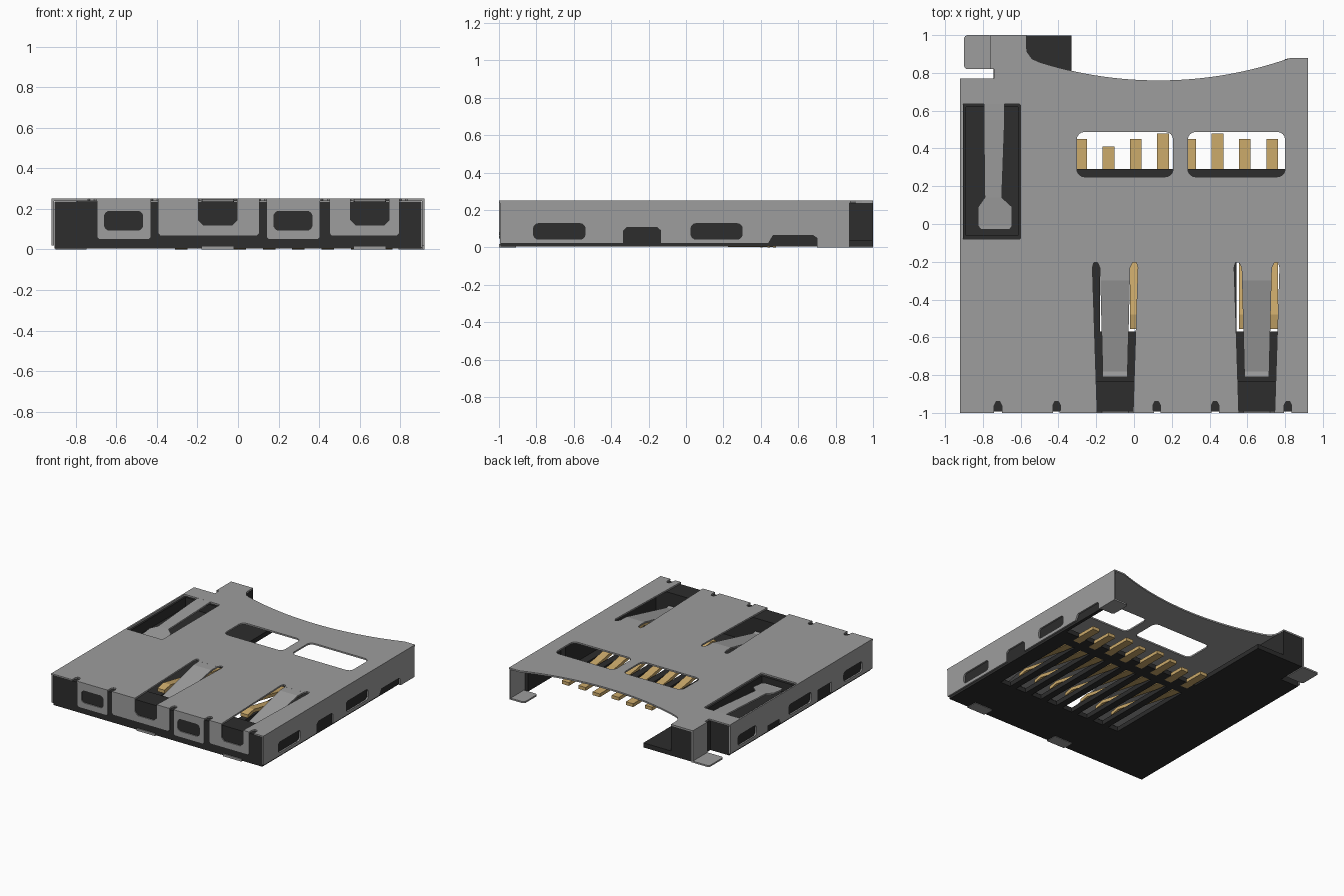
import bpy, bmesh, math

if "Cube" in bpy.data.objects:
    bpy.data.objects.remove(bpy.data.objects["Cube"])


def material(name, rgb):
    m = bpy.data.materials.new(name)
    m.diffuse_color = (*rgb, 1)
    m.use_nodes = True
    m.node_tree.nodes["Principled BSDF"].inputs["Base Color"].default_value = m.diffuse_color
    return m


METAL = material("shell_grey", (0.34, 0.34, 0.34))
BLACK = material("housing_black", (0.026, 0.026, 0.026))
GOLD = material("contact_gold", (0.60, 0.40, 0.145))


def finish(name, bm, mat):
    bmesh.ops.remove_doubles(bm, verts=bm.verts, dist=1e-5)
    bmesh.ops.recalc_face_normals(bm, faces=bm.faces)
    me = bpy.data.meshes.new(name)
    bm.to_mesh(me)
    bm.free()
    me.materials.clear()
    me.materials.append(mat)
    ob = bpy.data.objects.new(name, me)
    bpy.context.collection.objects.link(ob)
    return ob


def plate(name, loops, lo, hi, mat, axis="z"):
    """Extrude an outline with holes along an axis from lo to hi."""
    cu = bpy.data.curves.new(name, "CURVE")
    cu.dimensions = "2D"
    cu.fill_mode = "BOTH"
    cu.extrude = (hi - lo) / 2
    for pts in loops:
        s = cu.splines.new("POLY")
        s.points.add(len(pts) - 1)
        for p, (u, v) in zip(s.points, pts):
            p.co = (u, v, 0, 1)
        s.use_cyclic_u = True
    ob = bpy.data.objects.new(name + "_outline", cu)
    bpy.context.collection.objects.link(ob)
    dg = bpy.context.evaluated_depsgraph_get()
    tmp = bpy.data.meshes.new_from_object(ob.evaluated_get(dg))
    bm = bmesh.new()
    bm.from_mesh(tmp)
    bpy.data.objects.remove(ob)
    bpy.data.curves.remove(cu)
    bpy.data.meshes.remove(tmp)
    mid = (lo + hi) / 2
    for v in bm.verts:
        a, b, c = v.co
        c += mid
        v.co = {"z": (a, b, c), "y": (a, c, b), "x": (c, a, b)}[axis]
    for f in bm.faces:
        f.material_index = 0
        f.smooth = False
    return finish(name, bm, mat)


def rect(x0, y0, x1, y1, r=0.0):
    if not r:
        return [(x0, y0), (x1, y0), (x1, y1), (x0, y1)]
    pts = []
    for k, (cx, cy) in enumerate([(x1 - r, y1 - r), (x0 + r, y1 - r), (x0 + r, y0 + r), (x1 - r, y0 + r)]):
        for i in range(5):
            a = math.radians(90 * k + 22.5 * i)
            pts.append((cx + r * math.cos(a), cy + r * math.sin(a)))
    return pts


def strip(name, stations, t, mat):
    """Bent sheet running along y; stations are (x, y, z, half width)."""
    bm = bmesh.new()
    rings = []
    for x, y, z, w in stations:
        rings.append([bm.verts.new((x + sx * w, y, z + sz * t / 2))
                      for sx, sz in ((-1, -1), (1, -1), (1, 1), (-1, 1))])
    for a, b in zip(rings, rings[1:]):
        for i in range(4):
            j = (i + 1) % 4
            bm.faces.new((a[i], a[j], b[j], b[i]))
    bm.faces.new(rings[0])
    bm.faces.new(rings[-1])
    return finish(name, bm, mat)


T = 0.012                      # sheet thickness
TONGUES = (-0.10, 0.65)        # centres of the two card springs
PINS = [-0.28 + 0.1445 * i for i in range(8)]


# Shell top: front edge with relief notches and spring cutouts
def relief(x):
    return [(x - 0.02, -1), (x - 0.02, -0.96), (x - 0.01, -0.94),
            (x + 0.01, -0.94), (x + 0.02, -0.96), (x + 0.02, -1)]


def spring_cut(x):
    half = [(0.095, -1), (0.12, -0.23), (0.113, -0.205), (0.093, -0.205), (0.081, -0.23)]
    return [(x - u, v) for u, v in half] + [(x + u, v) for u, v in reversed(half)]


outline = [(-0.92, -1)]
outline += relief(-0.72) + relief(-0.41) + spring_cut(-0.10) + relief(0.12)
outline += relief(0.43) + spring_cut(0.65) + relief(0.815)
outline += [(0.92, -1), (0.92, 0.88)]
R = 2.1                        # card entry arc
for i in range(25):
    x = 0.83 - 1.33 * i / 24
    outline.append((x, 0.76 + R - math.sqrt(R * R - (x - 0.13) ** 2)))
outline += [(-0.54, 0.875), (-0.565, 0.91), (-0.57, 0.94), (-0.57, 1), (-0.76, 1),
            (-0.76, 0.82), (-0.74, 0.82), (-0.74, 0.77), (-0.92, 0.77)]
plate("shell_top", [outline, rect(-0.303, 0.25, 0.207, 0.487, 0.04),
                    rect(0.285, 0.25, 0.80, 0.487, 0.04),
                    rect(-0.91, -0.08, -0.60, 0.635, 0.01)], 0.25 - T, 0.25, METAL)

# Shell side walls with latch windows
right = [(-0.995, 0.02), (-0.335, 0.02), (-0.335, 0.09), (-0.315, 0.107), (-0.155, 0.107),
         (-0.135, 0.09), (-0.135, 0.02), (0.44, 0.02), (0.465, 0.063), (0.68, 0.063),
         (0.70, 0.05), (0.70, 0), (0.875, 0), (0.875, 0.25), (-0.995, 0.25)]
plate("shell_right_wall", [right, rect(-0.815, 0.045, -0.54, 0.127, 0.025),
                           rect(0.027, 0.045, 0.30, 0.127, 0.025)], 0.92 - T, 0.92, METAL, "x")
left = [(-0.995, 0.02), (-0.49, 0.02), (-0.49, 0.107), (-0.32, 0.107), (-0.32, 0.02),
        (0.14, 0.02), (0.16, 0.063), (0.30, 0.063), (0.30, 0.02),
        (0.765, 0.02), (0.765, 0.25), (-0.995, 0.25)]
plate("shell_left_wall", [left, rect(-0.87, 0.045, -0.64, 0.127, 0.025),
                          rect(-0.24, 0.045, 0.04, 0.127, 0.025),
                          rect(0.44, 0.045, 0.67, 0.127, 0.025)], -0.92, -0.92 + T, METAL, "x")

# Shell front flaps: two with windows, two notched below the springs
for n, (a, b) in enumerate([(-0.695, -0.43), (0.14, 0.405)]):
    plate(f"front_window_flap_{n}", [[(a, 0.25), (a, 0.06), (a + 0.012, 0.048), (b - 0.012, 0.048), (b, 0.06), (b, 0.25)],
          rect(a + 0.037, 0.095, b - 0.04, 0.188, 0.025)], -1, -1 + T, METAL, "y")
for n, (a, b, c) in enumerate([(-0.395, 0.105, -0.10), (0.45, 0.795, 0.65)]):
    w = 0.095
    plate(f"front_notch_flap_{n}", [[(a, 0.25), (a, 0.08), (a + 0.012, 0.067), (b - 0.012, 0.067), (b, 0.08),
          (b, 0.25), (c + w, 0.25), (c + w, 0.145), (c + w - 0.025, 0.12),
          (c - w + 0.025, 0.12), (c - w, 0.145), (c - w, 0.25)]], -1, -1 + T, METAL, "y")

# Card springs, bent down from the shell top
for n, x in enumerate(TONGUES):
    strip(f"card_spring_{n}", [(x, -0.20, 0.244, 0.081), (x, -0.30, 0.243, 0.078),
                               (x, -0.78, 0.135, 0.066), (x, -0.81, 0.14, 0.066)], T, METAL)

# Eject slider spring arm in the left slot
strip("slider_spring", [(-0.74, 0.64, 0.244, 0.055), (-0.74, 0.55, 0.24, 0.055),
                        (-0.745, 0.14, 0.215, 0.045), (-0.735, 0.09, 0.21, 0.09),
                        (-0.735, -0.01, 0.20, 0.09), (-0.735, -0.03, 0.20, 0.075)], T, METAL)

# Solder feet
plate("left_foot", [rect(-0.90, 0.82, -0.748, 1, 0.02)], 0, T, METAL)
plate("left_foot_wall", [rect(0.82, 0, 1, 0.25)], -0.76, -0.748, METAL, "x")
plate("right_foot", [rect(0.79, 0.71, 0.92, 0.875, 0.02)], 0, T, METAL)
for n, x in enumerate(TONGUES):
    plate(f"front_foot_{n}", [rect(x - 0.08, -1, x + 0.08, -0.91)], 0, 0.018, METAL)

# Housing floor with contact slots
floor = [(-0.905, -0.99), (0.905, -0.99), (0.905, 0.29), (-0.33, 0.29), (-0.33, 0.998),
         (-0.745, 0.998), (-0.745, 0.76), (-0.905, 0.76)]
plate("housing_floor", [floor] + [rect(x - 0.045, -0.57, x + 0.045, 0.15) for x in PINS],
      0.004, 0.04, BLACK)

# Housing walls: front bar, right rail and left slider block
plate("housing_front_bar", [rect(-0.905, -0.992, 0.905, -0.83)], 0.004, 0.237, BLACK)
plate("housing_right_rail", [[(0.84, -0.9), (0.905, -0.9), (0.905, 0.70), (0.88, 0.70),
                              (0.88, 0.29), (0.84, 0.29)]], 0.004, 0.237, BLACK)
block = [(-0.905, -0.9), (-0.57, -0.9), (-0.57, 0.998), (-0.745, 0.998), (-0.745, 0.76), (-0.905, 0.76)]
plate("slider_block", [block], 0.006, 0.16, BLACK)
plate("slider_block_rim", [block, rect(-0.89, -0.06, -0.615, 0.62)], 0.16, 0.237, BLACK)

# Gold contacts: flat tails at the back, spring beams rising to the front
for n, (x, tail) in enumerate(zip(PINS, (0.45, 0.41, 0.45, 0.48, 0.45, 0.48, 0.45, 0.45))):
    w = 0.031
    strip(f"contact_{n}", [(x, tail, 0.014, w), (x, 0.15, 0.018, w), (x, 0.05, 0.03, w),
                           (x, -0.48, 0.13, w), (x, -0.555, 0.115, w)], 0.026, GOLD)
